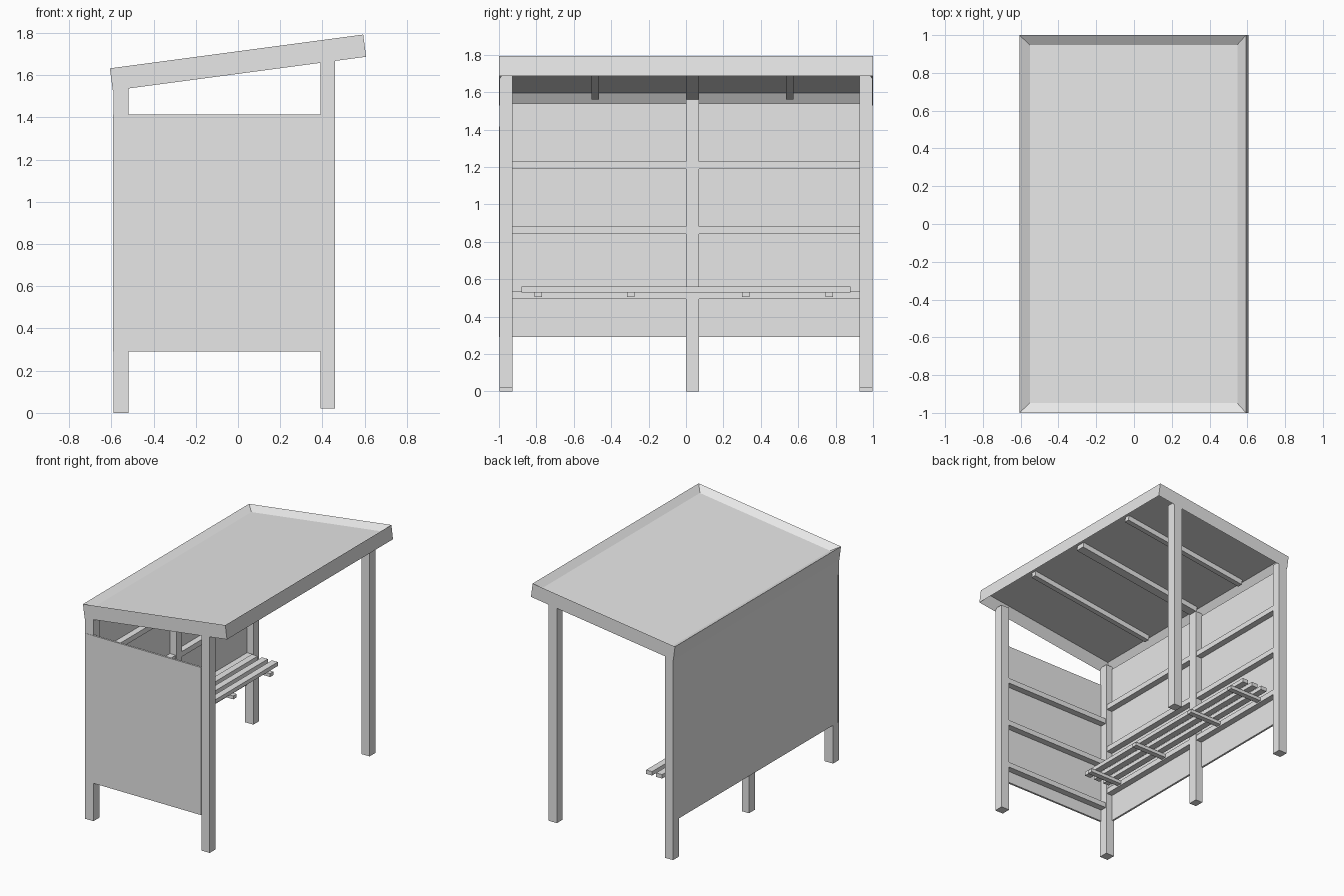
import bpy
import bmesh
from math import radians
from mathutils import Matrix, Vector

cube = bpy.data.objects.get("Cube")
if cube:
    bpy.data.objects.remove(cube, do_unlink=True)

grey = bpy.data.materials.new("plain_grey")
grey.use_nodes = True
grey.diffuse_color = (0.8, 0.8, 0.8, 1)
grey.node_tree.nodes["Principled BSDF"].inputs["Base Color"].default_value = (0.8, 0.8, 0.8, 1)

# The roof rises towards +x; its parts share this sloped frame
SLOPE = Matrix.Translation((0, 0, 1.66)) @ Matrix.Rotation(radians(-7.6), 4, 'Y')


def add_object(name, bm, frame=None):
    mesh = bpy.data.meshes.new(name)
    bm.to_mesh(mesh)
    bm.free()
    mesh.materials.append(grey)
    obj = bpy.data.objects.new(name, mesh)
    if frame:
        obj.matrix_world = frame
    bpy.context.scene.collection.objects.link(obj)
    return obj


def box_mesh(x, y, z):
    """Box spanning the given (low, high) ranges."""
    bm = bmesh.new()
    bmesh.ops.create_cube(bm, size=1)
    low, high = (Vector(p) for p in zip(x, y, z))
    bmesh.ops.scale(bm, vec=high - low, verts=bm.verts)
    bmesh.ops.translate(bm, vec=(low + high) / 2, verts=bm.verts)
    return bm


def box(name, x, y, z, frame=None):
    return add_object(name, box_mesh(x, y, z), frame)


BACK = (-0.59, -0.52)
FRONT = (0.39, 0.46)
RIGHT_END = (-0.998, -0.928)
LEFT_END = (0.928, 0.998)
MIDDLE = (0, 0.07)

# Posts
for side, y in (("right", RIGHT_END), ("left", LEFT_END)):
    box(f"back_{side}_post", BACK, y, (0, 1.56))
    box(f"front_{side}_post", FRONT, y, (0.02, 1.69))
box("back_middle_post", (-0.58, -0.52), MIDDLE, (0, 1.56))

# Wall sheets: the back and one end
box("back_wall", (-0.588, -0.573), (-0.93, 0.93), (0.29, 1.54))
box("end_wall", (-0.592, 0.39), (-1, -0.985), (0.29, 1.415))

# Horizontal rails on the inner faces of the walls
for i in range(3):
    z = 0.495 + 0.3475 * i
    box(f"back_rail_{i + 1}", (-0.575, -0.525), (-0.93, 0.93), (z, z + 0.04))
    z -= 0.115
    box(f"end_rail_{i + 1}", (-0.53, 0.395), (-0.987, -0.935), (z, z + 0.04))

# Roof slab with a raised rim above and a deep recess below
roof = box_mesh((-0.6055, 0.6055), (-1, 1), (-0.053, 0.053))
roof.normal_update()
for direction, depth in ((1, 0.035), (-1, 0.063)):
    face = next(f for f in roof.faces if f.normal.z * direction > 0.9)
    bmesh.ops.inset_region(roof, faces=[face], thickness=0.073)
    bmesh.ops.translate(roof, vec=(0, 0, -direction * depth), verts=face.verts)
add_object("roof", roof, SLOPE)

# Rafters under the roof sheet
for i, y in enumerate(((-0.505, -0.465), MIDDLE, (0.535, 0.575))):
    box(f"rafter_{i + 1}", (-0.535, 0.535), y, (-0.03, 0.012), SLOPE)

# Bench: brackets carried by the back rail, with slats on top
for i, y in enumerate((-0.79, -0.295, 0.32, 0.765)):
    box(f"bench_bracket_{i + 1}", (-0.53, -0.25), (y - 0.02, y + 0.02), (0.505, 0.531))
for i in range(3):
    x = -0.305 - 0.085 * i
    box(f"bench_slat_{i + 1}", (x - 0.025, x + 0.025), (-0.88, 0.88), (0.53, 0.56))
